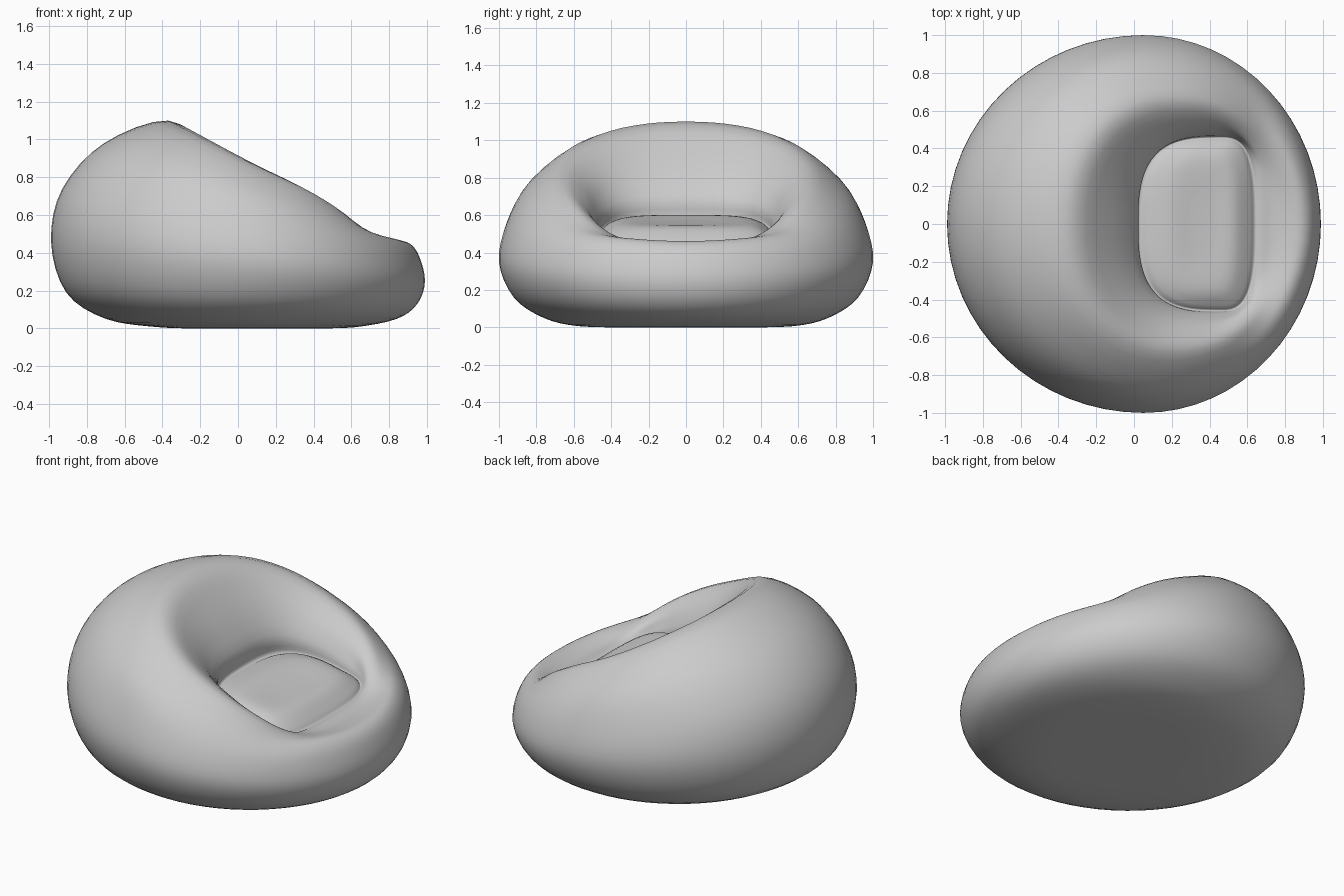
import bpy, bmesh, math

if "Cube" in bpy.data.objects:
    bpy.data.objects.remove(bpy.data.objects["Cube"])

SEG, STEPS = 64, 4

# Cross-section rings from the floor, round the outside, over the rim, into the seat:
# back x, widest x, front x, half width, back z, front z, squareness, front dip
RINGS = [
    (-0.20,  0.10, 0.40, 0.30, 0.00, 0.00, 2.0, 0),
    (-0.42,  0.10, 0.62, 0.57, 0.006, 0.006, 2.0, 0),
    (-0.70,  0.07, 0.84, 0.76, 0.05, 0.05, 2.0, 0),
    (-0.91,  0.05, 0.95, 0.92, 0.19, 0.13, 2.0, 0),
    (-0.99,  0.05, 0.99, 1.00, 0.46, 0.25, 2.0, 0),
    (-0.93,  0.07, 0.96, 0.96, 0.74, 0.38, 2.0, 0),
    (-0.71,  0.09, 0.91, 0.86, 0.98, 0.45, 2.0, 0.015),
    (-0.37,  0.20, 0.83, 0.68, 1.10, 0.475, 2.15, 0.04),
    (-0.16,  0.32, 0.74, 0.545, 0.94, 0.47, 2.4, 0.03),
    (0.01,   0.44, 0.67, 0.475, 0.71, 0.45, 2.8, 0),
    (0.02,   0.45, 0.64, 0.46, 0.585, 0.445, 3.0, 0),
    (0.08,   0.45, 0.61, 0.43, 0.595, 0.475, 3.2, 0),
    (0.19,   0.40, 0.53, 0.34, 0.60, 0.535, 3.2, 0),
    (0.30,   0.37, 0.43, 0.15, 0.575, 0.55, 2.6, 0),
]


def spline(a, b, c, d, t):
    return 0.5 * (2*b + (c-a)*t + (2*a-5*b+4*c-d)*t*t + (3*b-a-3*c+d)*t**3)


def power(v, n):
    return math.copysign(abs(v) ** (2 / n), v)


def ring(bm, p):
    back, mid, front, width, zb, zf, n, dip = p
    verts = []
    for i in range(SEG):
        a = 2 * math.pi * i / SEG
        c, s = power(math.cos(a), n), power(math.sin(a), n)
        x = mid + c * (front - mid if c > 0 else mid - back)
        z = zb + (zf - zb) * (x - back) / (front - back)
        # slight hollow of the arms just behind the front lip
        z += dip * (0.4 * math.exp(-((x - 0.35) / 0.2) ** 2)
                    - math.exp(-((x - 0.71) / 0.13) ** 2))
        verts.append(bm.verts.new((x, width * s, max(z, 0))))
    return verts


# Soft one-piece chair skin lofted through the rings
bm = bmesh.new()
rows = []
last = len(RINGS) - 1
for k in range(last):
    keys = [RINGS[min(max(k + o, 0), last)] for o in (-1, 0, 1, 2)]
    for j in range(STEPS):
        rows.append(ring(bm, [spline(*v, j / STEPS) for v in zip(*keys)]))
rows.append(ring(bm, RINGS[-1]))
for lo, hi in zip(rows, rows[1:]):
    for i in range(SEG):
        j = (i + 1) % SEG
        bm.faces.new((lo[i], lo[j], hi[j], hi[i]))

# Flat underside and seat centre
bm.faces.new(rows[0][::-1])
bm.faces.new(rows[-1])
bmesh.ops.recalc_face_normals(bm, faces=bm.faces)
for f in bm.faces:
    f.smooth = True

mesh = bpy.data.meshes.new("beanbag_chair")
bm.to_mesh(mesh)
bm.free()
chair = bpy.data.objects.new("beanbag_chair", mesh)
bpy.context.collection.objects.link(chair)
